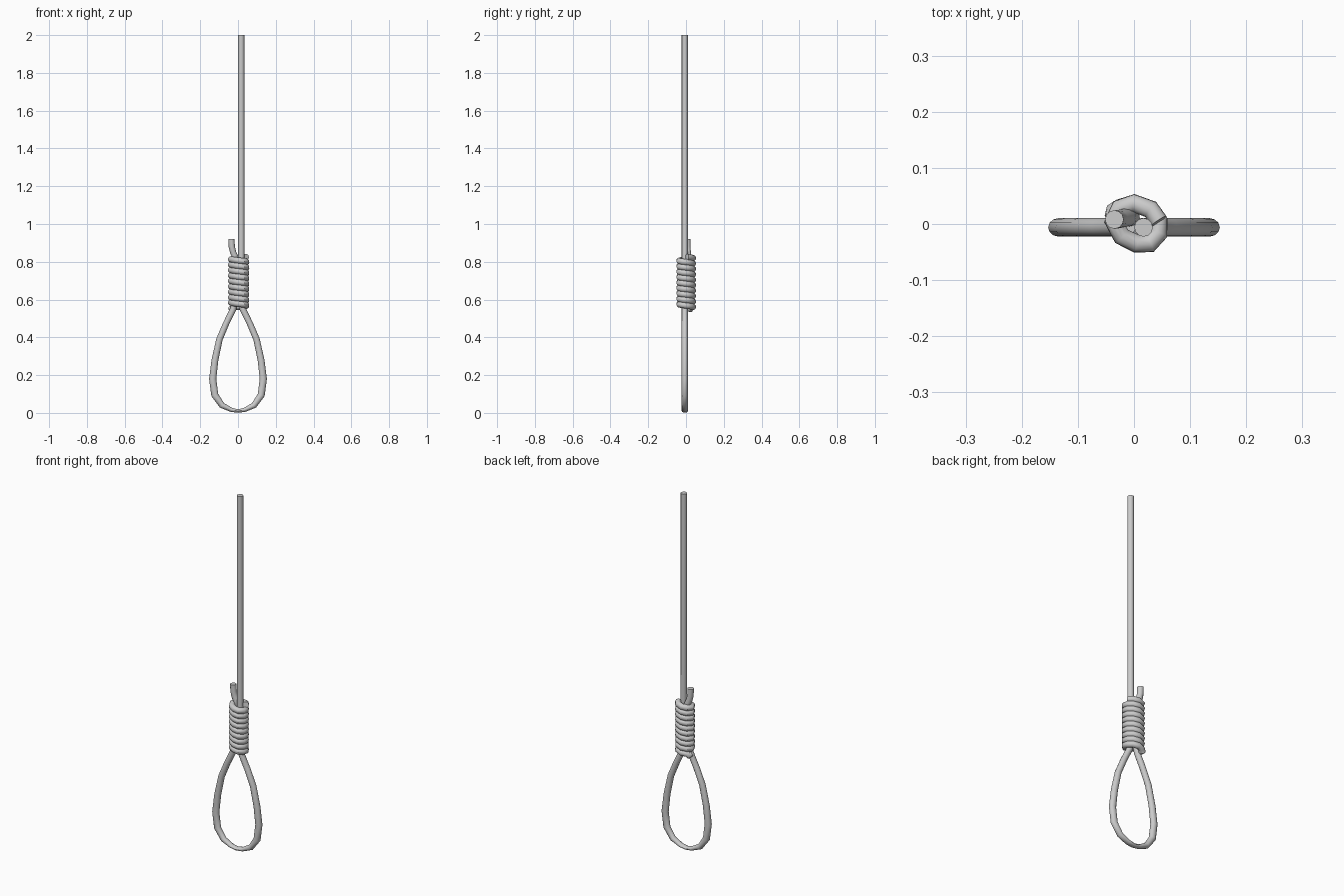
import bpy, bmesh, math
from mathutils import Vector

if "Cube" in bpy.data.objects:
    bpy.data.objects.remove(bpy.data.objects["Cube"])

SIDES = 12
R = 0.0165


def tube(name, pts, in_plane=None):
    """Sweep a round section along pts; in_plane gives optional half-widths per point."""
    pts = [Vector(p) for p in pts]
    bm = bmesh.new()
    rings = []
    side = None
    for i, p in enumerate(pts):
        t = (pts[min(i + 1, len(pts) - 1)] - pts[max(i - 1, 0)]).normalized()
        if side is None:
            side = Vector((0, 1, 0)) if abs(t.y) < 0.9 else Vector((1, 0, 0))
        side = (side - t * side.dot(t)).normalized()
        other = t.cross(side)
        w = in_plane[i] if in_plane else R
        ring = []
        for k in range(SIDES):
            a = 2 * math.pi * k / SIDES
            ring.append(bm.verts.new(p + side * R * math.cos(a) + other * w * math.sin(a)))
        rings.append(ring)
    for a, b in zip(rings, rings[1:]):
        for k in range(SIDES):
            n = (k + 1) % SIDES
            bm.faces.new((a[k], a[n], b[n], b[k]))
    bm.faces.new(rings[0][::-1])
    bm.faces.new(rings[-1])
    bmesh.ops.recalc_face_normals(bm, faces=bm.faces)
    mesh = bpy.data.meshes.new(name)
    bm.to_mesh(mesh)
    bm.free()
    ob = bpy.data.objects.new(name, mesh)
    bpy.context.collection.objects.link(ob)
    bpy.context.view_layer.objects.active = ob
    ob.select_set(True)
    bpy.ops.object.shade_smooth_by_angle(angle=math.radians(40))
    ob.select_set(False)
    return ob


# Hanging rope running down through the knot, round the loop and back up
Y = -0.006
half = [(0.017, 0.60, R), (0.025, 0.55, R), (0.062, 0.475, R), (0.098, 0.39, 0.017),
        (0.122, 0.28, 0.018), (0.134, 0.18, 0.019), (0.123, 0.095, 0.019),
        (0.085, 0.04, 0.016), (0.035, 0.016, 0.011)]
loop = half + [(0, 0.010, 0.009)] + [(-x, z, w) for x, z, w in reversed(half)]
path = [(0.017, 2.0, R)] + loop + [(-0.014, 0.80, R)]
tube("rope_and_loop", [(x, Y, z) for x, z, w in path], [w for x, z, w in path])

# Coil wrapped around both strands
turn = [(-0.026, 0.028), (0.0, 0.037), (0.030, 0.026), (0.044, 0.005), (0.044, -0.017),
        (0.028, -0.035), (0.004, -0.035), (-0.022, -0.022), (-0.037, 0.005)]
N, TURNS = len(turn), 9
z0, z1 = 0.558, 0.816
steps = N * TURNS
coil = [(-0.036, 0.012, 0.553), (-0.034, 0.024, 0.549)]
coil += [(*turn[i % N], z0 + (z1 - z0) * i / steps) for i in range(steps + 4)]
tube("wrapped_coil", coil)

# Loose end sticking out of the top of the knot
tube("loose_end", [(-0.006, 0.012, 0.78), (-0.012, 0.012, 0.82), (-0.026, 0.009, 0.85),
                   (-0.033, 0.008, 0.88), (-0.035, 0.008, 0.921)])
